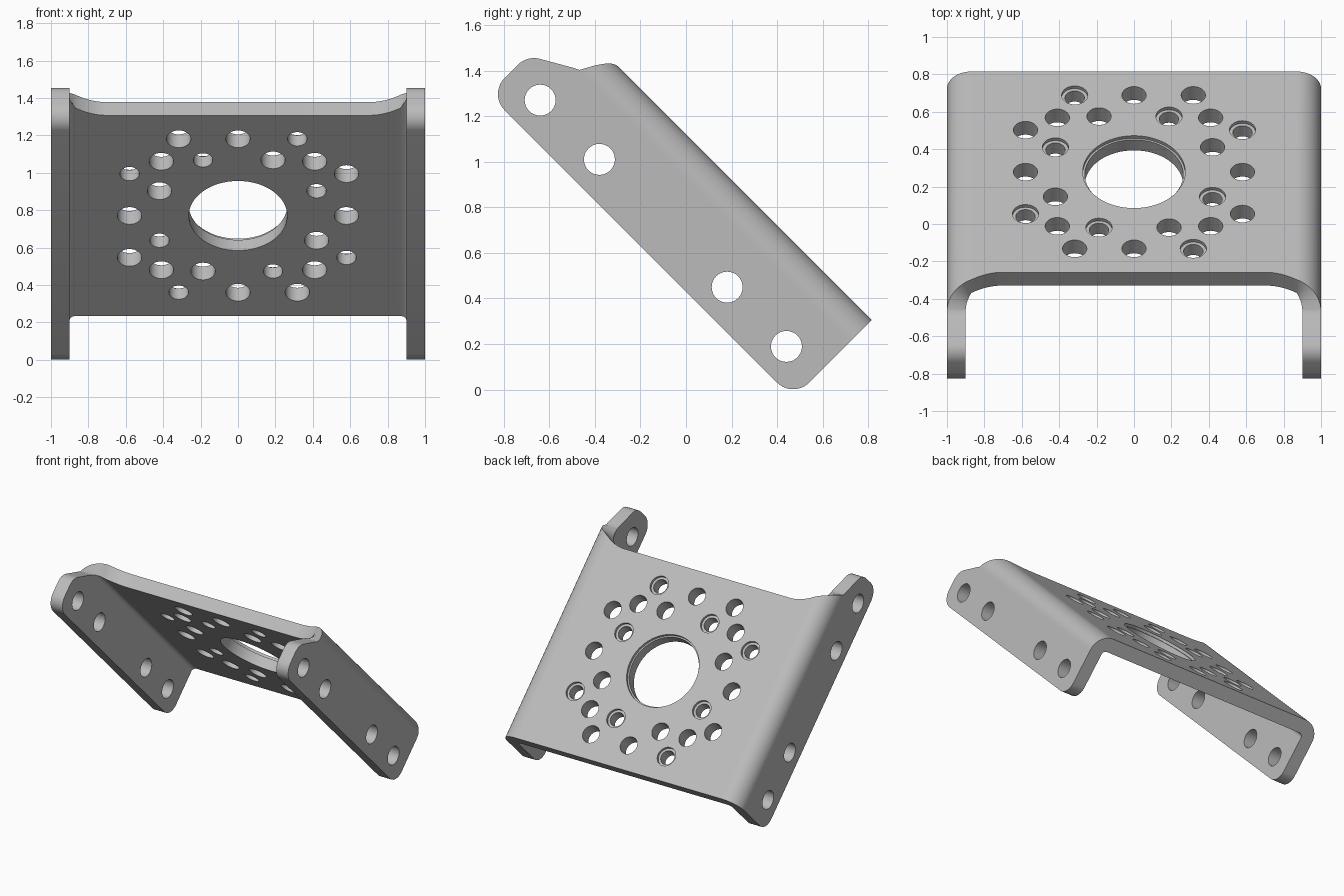
import bpy, bmesh, math
from mathutils import Matrix

if "Cube" in bpy.data.objects:
    bpy.data.objects.remove(bpy.data.objects["Cube"])

# Bracket is built level (x across, y outward from the plate, z along the sheet), then tilted
TILT = Matrix.Rotation(math.radians(45), 4, 'X')
LOW, HIGH, TIP, TOP = -0.361, 1.53, 0.304, 0.792
THICK, R_OUT, R_TAB = 0.1, 0.13, 0.1
BEND_X, BEND_Y = 1 - R_OUT, TOP - R_OUT
MID = 0.398


def arc(start, end, steps):
    return [math.radians(start + (end - start) * i / steps) for i in range(steps + 1)]


# Cross sections of one half: outer point, inner point, lower end, upper end
columns = []


def leg(y, low, high):
    columns.append(((1, y), (1 - THICK, y), low, high))


for a in arc(0, 90, 10):
    s = R_TAB * (1 - math.sin(a))
    leg(TIP + R_TAB * (1 - math.cos(a)), LOW + s, HIGH - s)
for a in arc(0, 60, 8):
    leg(0.486 + R_TAB * math.sin(a), LOW, HIGH - R_TAB * (1 - math.cos(a)))
leg(0.651, LOW, 1.344)
for i, a in enumerate(arc(0, 90, 14)):
    c, s = math.cos(a), math.sin(a)
    r = R_OUT - THICK
    columns.append(((BEND_X + R_OUT * c, BEND_Y + R_OUT * s),
                    (BEND_X + r * c, BEND_Y + r * s), LOW, 1.322 - 0.109 * i / 14))
for i in range(7, -1, -1):
    t = i / 8
    x = 0.7 + (BEND_X - 0.7) * t
    columns.append(((x, TOP), (x, TOP - THICK), LOW, 1.157 + 0.056 * t * t))
columns += [((-o[0], o[1]), (-n[0], n[1]), lo, hi) for o, n, lo, hi in reversed(columns)]

# Folded sheet
bm = bmesh.new()
rings = []
for o, n, lo, hi in columns:
    rings.append([bm.verts.new((*p, z)) for p, z in ((o, lo), (o, hi), (n, hi), (n, lo))])
for a, b in zip(rings, rings[1:]):
    for i in range(4):
        j = (i + 1) % 4
        bm.faces.new((a[i], a[j], b[j], b[i]))
bm.faces.new(rings[0])
bm.faces.new(rings[-1])
bmesh.ops.dissolve_limit(bm, angle_limit=math.radians(0.5), verts=bm.verts, edges=bm.edges)
bmesh.ops.recalc_face_normals(bm, faces=bm.faces)
mesh = bpy.data.meshes.new("bracket")
bm.to_mesh(mesh)
bm.free()
bracket = bpy.data.objects.new("bracket", mesh)
bpy.context.collection.objects.link(bracket)

# Hole cutters: stacked rings of (radius, height), turned into place by a matrix
cut = bmesh.new()


def add_cutter(profile, matrix, sides=32):
    loops = [[cut.verts.new(matrix @ (Matrix.Rotation(math.tau * k / sides, 4, 'Z')
                                      @ Matrix.Translation((r, 0, h))).translation)
              for k in range(sides)] for r, h in profile]
    for a, b in zip(loops, loops[1:]):
        for k in range(sides):
            m = (k + 1) % sides
            cut.faces.new((a[k], a[m], b[m], b[k]))
    cut.faces.new(loops[0])
    cut.faces.new(loops[-1])


def plate_hole(x, z, radius, bore=None, sides=32):
    top = TOP + 0.05
    profile = [(radius, TOP - THICK - 0.05)]
    if bore:
        profile += [(radius, TOP - 0.02), (bore, TOP - 0.02), (bore, top)]
    else:
        profile += [(radius, top)]
    place = Matrix.Translation((x, 0, MID + z)) @ Matrix.Rotation(-math.pi / 2, 4, 'X')
    add_cutter(profile, place, sides)


# Plate: centre opening, plain holes and counterbored holes in a four-way pattern
plate_hole(0, 0, 0.263, 0.274, 64)
for q in range(4):
    c, s = round(math.cos(q * math.pi / 2)), round(math.sin(q * math.pi / 2))
    for x, z, bored in ((0.58, 0, False), (0.41, 0.41, False),
                        (0.58, 0.317, False), (0.58, -0.317, True),
                        (0.42, -0.187, False), (0.42, 0.187, True)):
        px, pz = c * x - s * z, s * x + c * z
        if bored:
            plate_hole(px, pz, 0.052, 0.07)
        else:
            plate_hole(px, pz, 0.065)

# Legs: four holes drilled straight through both
for z in (-0.178, 0.19, 0.983, 1.351):
    add_cutter([(0.068, -1.1), (0.068, 1.1)],
               Matrix.Translation((0, 0.4455, z)) @ Matrix.Rotation(math.pi / 2, 4, 'Y'))

bmesh.ops.recalc_face_normals(cut, faces=cut.faces)
cut_mesh = bpy.data.meshes.new("hole_cutter")
cut.to_mesh(cut_mesh)
cut.free()
cutter = bpy.data.objects.new("hole_cutter", cut_mesh)
cutter.hide_render = True
bpy.context.collection.objects.link(cutter)

bpy.ops.object.select_all(action='DESELECT')
bpy.context.view_layer.objects.active = bracket
bracket.select_set(True)
drill = bracket.modifiers.new("holes", 'BOOLEAN')
drill.operation = 'DIFFERENCE'
drill.solver = 'EXACT'
drill.object = cutter
bpy.ops.object.modifier_apply(modifier=drill.name)
bpy.data.objects.remove(cutter)

# Tilt, colour and shading
bracket.data.transform(TILT)
grey = bpy.data.materials.new("plain_grey")
grey.use_nodes = True
colour = (0.5, 0.5, 0.5, 1)
grey.diffuse_color = colour
grey.node_tree.nodes["Principled BSDF"].inputs["Base Color"].default_value = colour
bracket.data.materials.clear()
bracket.data.materials.append(grey)
bpy.ops.object.shade_smooth_by_angle(angle=math.radians(30))
